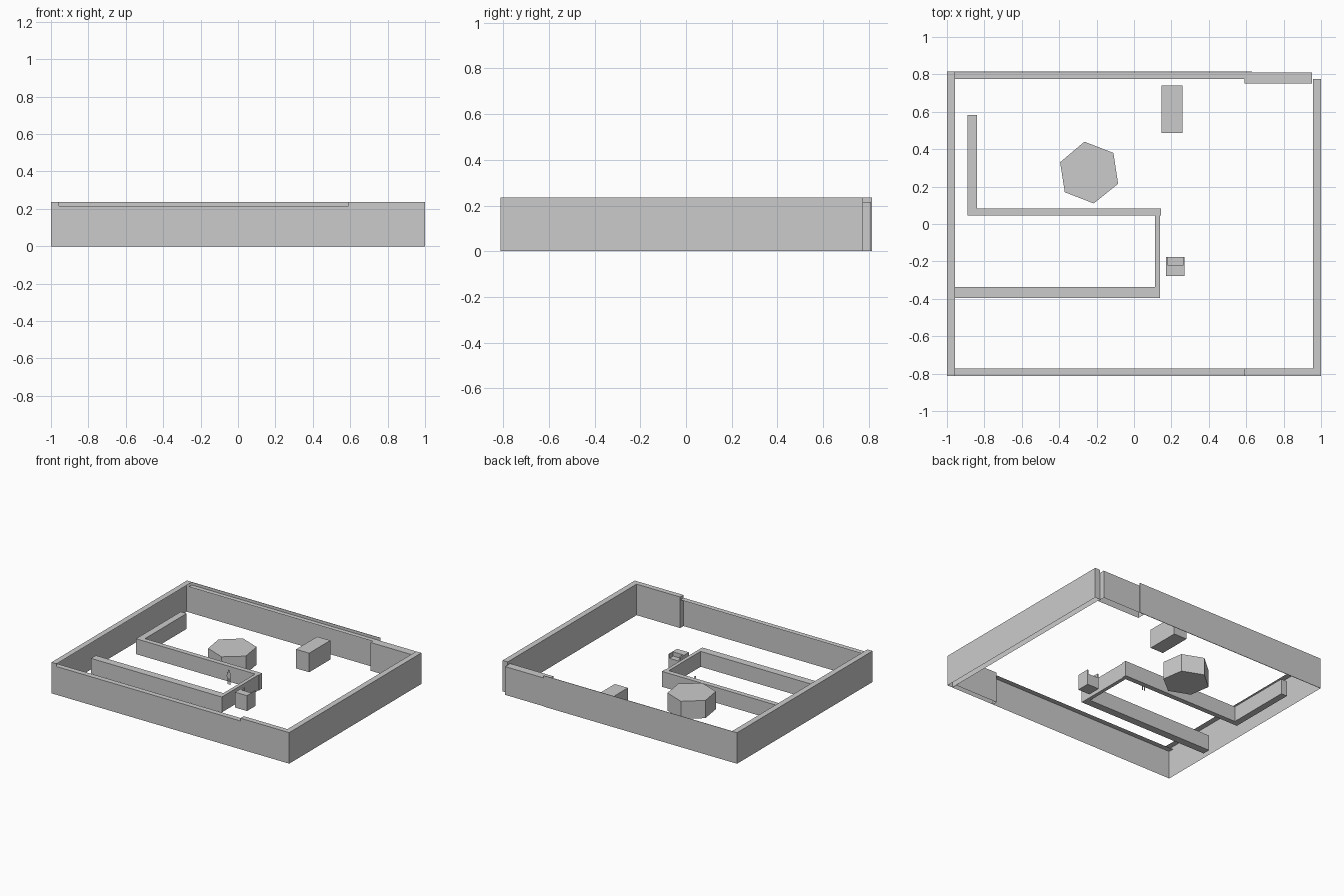
import bpy, bmesh, math
from mathutils import Vector

if "Cube" in bpy.data.objects:
    bpy.data.objects.remove(bpy.data.objects["Cube"])


def finish(name, bm):
    mesh = bpy.data.meshes.new(name)
    bm.to_mesh(mesh)
    bm.free()
    obj = bpy.data.objects.new(name, mesh)
    bpy.context.collection.objects.link(obj)
    return obj


def box(name, x, y, z, skip=()):
    """Box from ranges; skip lists outward directions of faces left open."""
    bm = bmesh.new()
    bmesh.ops.create_cube(bm, size=1)
    bm.normal_update()
    gone = [f for f in bm.faces
            if any(f.normal.dot(Vector(d)) > 0.9 for d in skip)]
    bmesh.ops.delete(bm, geom=gone, context='FACES')
    for v in bm.verts:
        v.co = [r[0] if c < 0 else r[1] for c, r in zip(v.co, (x, y, z))]
    return finish(name, bm)


def prism(name, points, height):
    bm = bmesh.new()
    base = bm.faces.new([bm.verts.new((px, py, 0)) for px, py in points])
    ext = bmesh.ops.extrude_face_region(bm, geom=[base], use_keep_orig=True)
    for v in ext['geom']:
        if isinstance(v, bmesh.types.BMVert):
            v.co.z = height
    bmesh.ops.recalc_face_normals(bm, faces=bm.faces)
    return finish(name, bm)


DOWN, LEFT, RIGHT, FRONT, BACK = (0, 0, -1), (-1, 0, 0), (1, 0, 0), (0, -1, 0), (0, 1, 0)
H, LOW = 0.236, 0.215

# Perimeter walls: hollow underneath, some open on the inside
box("right_wall", (0.957, 1), (-0.813, 0.775), (0, H), [DOWN])
box("front_wall_tall", (0.59, 0.957), (-0.813, -0.773), (0, H), [DOWN, RIGHT])
box("front_wall_low", (-1, 0.59), (-0.813, -0.773), (0, LOW), [DOWN, BACK, RIGHT, LEFT])
box("left_wall", (-1, -0.957), (-0.813, 0.813), (0, H), [DOWN, RIGHT])
box("back_wall_low", (-0.957, 0.59), (0.775, 0.811), (0, LOW), [DOWN, FRONT, RIGHT, LEFT])
box("back_panel", (-1, 0.63), (0.812, 0.815), (0, H))
box("back_pier", (0.59, 0.953), (0.75, 0.811), (0, LOW), [DOWN])

# Low interior walls
WALL = (0, 0.117)
box("corridor_front_wall", (-0.96, 0.14), (-0.395, -0.337), WALL)
box("corridor_end_wall", (0.113, 0.14), (-0.337, 0.045), WALL)
box("corridor_back_wall", (-0.89, 0.145), (0.045, 0.083), WALL)
box("corridor_side_wall", (-0.89, -0.84), (0.083, 0.583), WALL)

# Hexagonal block
prism("hexagonal_block", [(-0.265, 0.44), (-0.11, 0.38), (-0.085, 0.215),
                          (-0.215, 0.11), (-0.37, 0.17), (-0.395, 0.33)], 0.135)

# Crate near the back wall
box("crate", (0.148, 0.258), (0.487, 0.74), (0, 0.145))

# Booth: U-shaped upper rim over a solid base, open to the back
prism("booth_base", [(0.17, -0.277), (0.27, -0.277), (0.27, -0.177), (0.17, -0.177)], 0.085)
rim = prism("booth_rim", [(0.17, -0.277), (0.27, -0.277), (0.27, -0.177), (0.263, -0.177),
                          (0.263, -0.222), (0.182, -0.222), (0.182, -0.177), (0.17, -0.177)], 0.032)
rim.location.z = 0.085

# Flat standing figure cut-out, from a mirrored half outline
half = [(0.004, 0.045), (0.005, 0), (0.013, 0), (0.012, 0.055), (0.014, 0.06),
        (0.017, 0.055), (0.019, 0.06), (0.016, 0.09), (0.004, 0.094),
        (0.008, 0.102), (0.006, 0.112)]
outline = half + [(-px, pz) for px, pz in reversed(half)]
bm = bmesh.new()
bm.faces.new([bm.verts.new((px - 0.08, 0.005, pz)) for px, pz in outline])
bmesh.ops.triangulate(bm, faces=bm.faces[:])
finish("standing_figure", bm)
